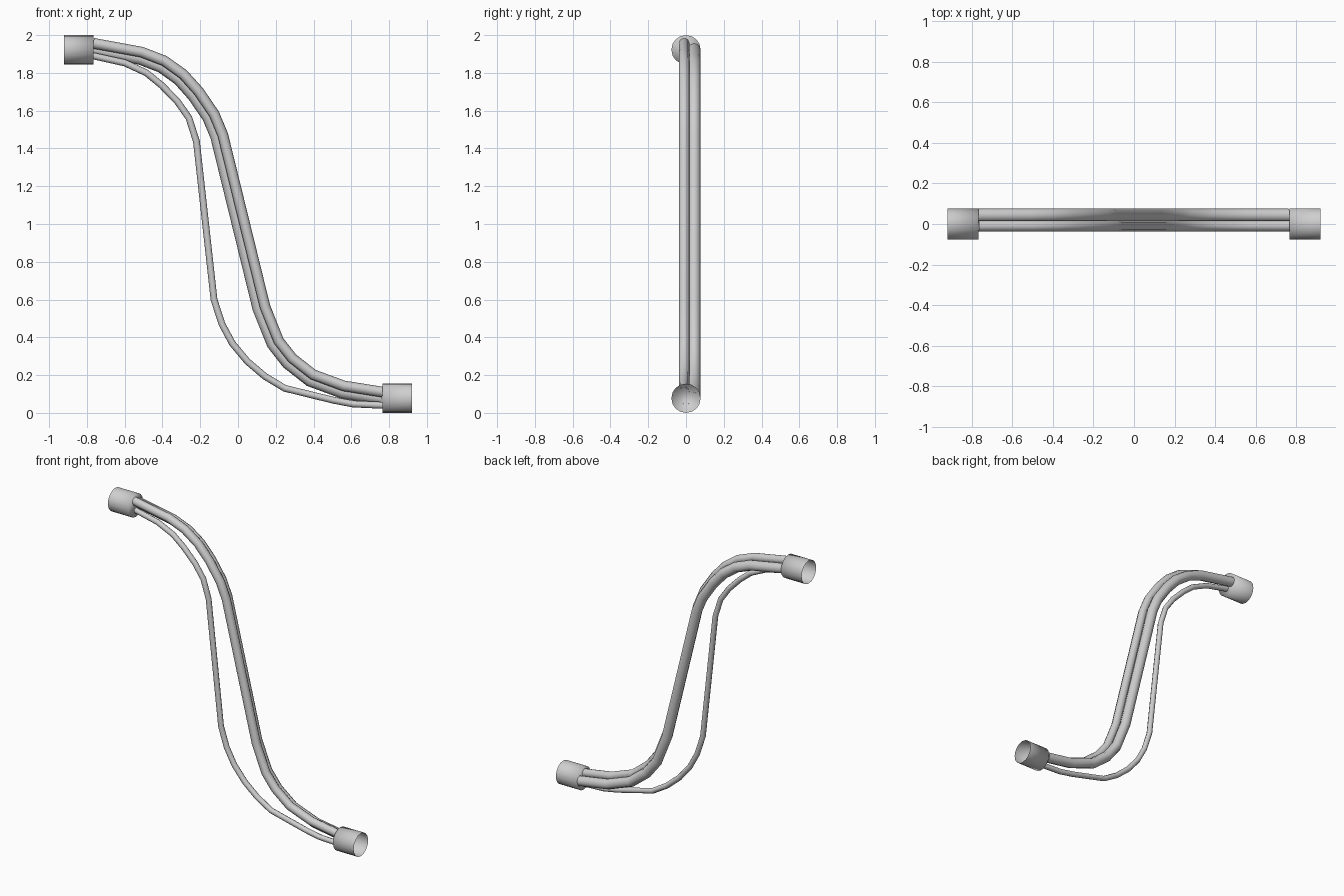
import bpy, bmesh
from mathutils import Vector, Matrix

if "Cube" in bpy.data.objects:
    bpy.data.objects.remove(bpy.data.objects["Cube"], do_unlink=True)

grey = bpy.data.materials.new("light_grey")
grey.use_nodes = True
colour = (0.62, 0.62, 0.62, 1)
grey.diffuse_color = colour
grey.node_tree.nodes["Principled BSDF"].inputs["Base Color"].default_value = colour

END_X, TUBE_R, TUBE_LEN = 0.765, 0.0775, 0.155


def sleeve(name, side, z):
    """Smooth end sleeve: closed where the cables enter, open outside."""
    bm = bmesh.new()
    bmesh.ops.create_cone(bm, cap_ends=True, segments=16, radius1=TUBE_R,
                          radius2=TUBE_R, depth=TUBE_LEN,
                          matrix=Matrix.Translation((side * (END_X + TUBE_LEN / 2), 0, z))
                          @ Matrix.Rotation(1.5707963, 4, 'Y'))
    outer = [f for f in bm.faces if f.normal.x * side > 0.9]
    bmesh.ops.delete(bm, geom=outer, context='FACES_ONLY')
    for f in bm.faces:
        f.smooth = True
    mesh = bpy.data.meshes.new(name)
    bm.to_mesh(mesh)
    bm.free()
    mesh.materials.append(grey)
    bpy.context.collection.objects.link(bpy.data.objects.new(name, mesh))


def offset_path(path, distance):
    """Shift a path sideways, towards its lower left."""
    result = []
    for i, p in enumerate(path):
        a, b = Vector(path[max(i - 1, 0)]), Vector(path[min(i + 1, len(path) - 1)])
        d = (b - a).normalized()
        result.append((p[0] + d.y * distance, p[1] - d.x * distance))
    return result


def cable(name, path, y, radius):
    """Round cable swept along an x-z path at a fixed depth."""
    curve = bpy.data.curves.new(name, 'CURVE')
    curve.dimensions = '3D'
    curve.bevel_depth = radius
    curve.bevel_resolution = 2
    spline = curve.splines.new('POLY')
    spline.points.add(len(path) - 1)
    for point, (x, z) in zip(spline.points, path):
        point.co = (x, y, z, 1)
    spline.use_smooth = True
    curve.materials.append(grey)
    obj = bpy.data.objects.new(name, curve)
    bpy.context.collection.objects.link(obj)
    bpy.ops.object.select_all(action='DESELECT')
    obj.select_set(True)
    bpy.context.view_layer.objects.active = obj
    bpy.ops.object.convert(target='MESH')
    bpy.ops.object.shade_smooth()


# End sleeves
sleeve("upper_sleeve", -1, 2 - TUBE_R)
sleeve("lower_sleeve", 1, TUBE_R)

# Paired thick cables
main_path = [(-0.767, 1.957), (-0.51, 1.91), (-0.39, 1.864), (-0.29, 1.793),
             (-0.208, 1.702), (-0.126, 1.582), (-0.08, 1.472), (0.143, 0.563),
             (0.215, 0.382), (0.287, 0.29), (0.397, 0.203), (0.56, 0.143), (0.767, 0.11)]
cable("front_cable", main_path, -0.01, 0.028)
cable("back_cable", offset_path(main_path, 0.034), 0.043, 0.034)

# Loose thin cable
thin_path = [(-0.767, 1.89), (-0.6, 1.853), (-0.485, 1.8), (-0.405, 1.735),
             (-0.322, 1.65), (-0.26, 1.562), (-0.22, 1.437), (-0.127, 0.6),
             (-0.085, 0.47), (-0.03, 0.368), (0.05, 0.272), (0.143, 0.193),
             (0.248, 0.13), (0.505, 0.067), (0.61, 0.047), (0.767, 0.04)]
cable("thin_cable", thin_path, 0.0, 0.018)
